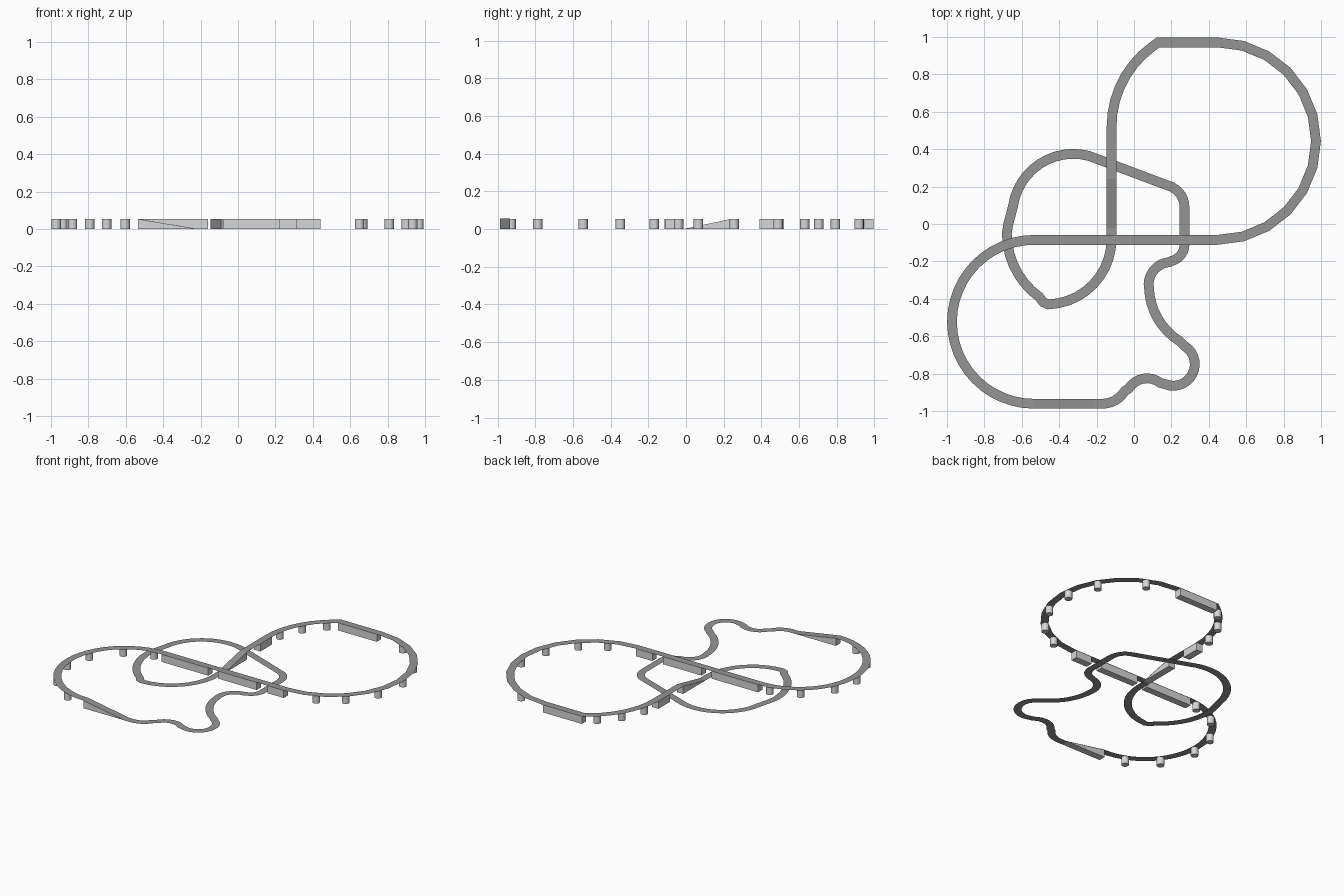
import bpy, bmesh
from math import sin, cos, radians
from mathutils import Vector

if "Cube" in bpy.data.objects:
    bpy.data.objects.remove(bpy.data.objects["Cube"])

H = 0.055      # height of the raised deck
W = 0.052      # road width
TOP = H - 0.001


def material(name, v):
    m = bpy.data.materials.new(name)
    m.diffuse_color = (v, v, v, 1)
    m.use_nodes = True
    m.node_tree.nodes["Principled BSDF"].inputs["Base Color"].default_value = m.diffuse_color
    return m


ROAD = material("road_grey", 0.30)
STONE = material("support_light_grey", 0.68)


def add_object(name, bm, mat):
    me = bpy.data.meshes.new(name)
    bm.to_mesh(me)
    bm.free()
    me.materials.append(mat)
    ob = bpy.data.objects.new(name, me)
    bpy.context.collection.objects.link(ob)
    return ob


# ---- road centre line, as arcs and straights
path = []


def arc(cx, cy, r, a0, a1, n, z=0.0):
    for i in range(n + 1):
        a = radians(a0 + (a1 - a0) * i / n)
        path.append(Vector((cx + r * cos(a), cy + r * sin(a), z)))


def pt(x, y, z=0.0):
    path.append(Vector((x, y, z)))


arc(-.535, -.523, .438, 270, 90, 24, H)     # raised left loop
arc(.445, .443, .528, -90, 90, 12, H)       # raised right loop
pt(.13, .971, H)
arc(.41, .52, .53, 126, 180, 7, H)
pt(-.12, .24, H)                            # down ramp
pt(-.12, -.02)
arc(-.47, -.08, .35, 0, -88, 10)            # ground level circuit
pt(-.485, -.418)
arc(-.26, -.05, .42, 234, 180, 7)
pt(-.672, 0)
arc(-.325, .05, .325, 172, 75, 12)
arc(.15, .09, .12, 75, 0, 7)
arc(.18, -.11, .09, 0, -78, 7)
arc(.2, -.325, .122, 95, 178, 8)
arc(.43, -.33, .35, 182, 238, 8)
arc(.21, -.75, .115, 58, -112, 14)
arc(.07, -.94, .115, 52, 148, 8)
arc(-.17, -.82, .141, -32, -90, 6)
pt(-.21, -.961)                             # up ramp closes the loop

# ---- flat road ribbon with mitred joints
bm = bmesh.new()
rows = []
n = len(path)
for i, p in enumerate(path):
    a = (p - path[i - 1]).to_2d().normalized()
    b = (path[(i + 1) % n] - p).to_2d().normalized()
    t = (a + b).normalized()
    k = W / 2 / max(t.dot(a), 0.7)
    side = Vector((-t.y, t.x, 0)) * k
    rows.append((bm.verts.new(p + side), bm.verts.new(p - side)))
for i in range(n):
    (l0, r0), (l1, r1) = rows[i], rows[(i + 1) % n]
    bm.faces.new((r0, r1, l1, l0))
add_object("road", bm, ROAD)


# ---- straight supports: walls, and wedges where the end heights differ
def wall(name, start, end, h0=TOP, h1=TOP, w=0.05):
    a, b = Vector((*start, 0)), Vector((*end, 0))
    d = (b - a).normalized()
    s = Vector((-d.y, d.x, 0)) * w / 2
    bm = bmesh.new()

    def section(p, h):
        up = Vector((0, 0, h))
        return [bm.verts.new(v) for v in (p - s, p + s, p + s + up, p - s + up)]
    q0, q1 = section(a, h0), section(b, h1)
    bm.faces.new(q0)
    bm.faces.new(q1[::-1])
    for i in range(4):
        j = (i + 1) % 4
        bm.faces.new((q0[i], q1[i], q1[j], q0[j]))
    bmesh.ops.recalc_face_normals(bm, faces=bm.faces)
    add_object(name, bm, STONE)


for i, (x0, x1) in enumerate([(-.53, -.16), (-.08, .225), (.31, .44)]):
    wall(f"bridge_wall_{i + 1}", (x0, -.085), (x1, -.085))
wall("back_wall", (.13, .971), (.44, .971))
wall("side_wall", (-.12, .39), (-.12, .52))
wall("down_ramp", (-.12, .24), (-.12, -.015), TOP, 0.0003)
wall("up_ramp", (-.535, -.961), (-.215, -.961), TOP, 0.0003)


# ---- round pillars under the curves
def pillars(name, cx, cy, r, angles):
    for i, deg in enumerate(angles):
        a = radians(deg)
        bm = bmesh.new()
        bmesh.ops.create_cone(bm, cap_ends=True, segments=16,
                              radius1=.025, radius2=.025, depth=TOP)
        bmesh.ops.translate(bm, verts=bm.verts,
                            vec=(cx + r * cos(a), cy + r * sin(a), TOP / 2))
        ob = add_object(f"{name}_{i + 1}", bm, STONE)
        for p in ob.data.polygons:
            p.use_smooth = abs(p.normal.z) < 0.5
        ob.data.set_sharp_from_angle(angle=radians(40))


pillars("left_pillar", -.535, -.523, .438, [99, 126, 156.5, 183, 217, 247.5])
pillars("right_pillar", .445, .443, .524, [-67, -46, -21, 5, 30, 65])
pillars("back_pillar", .41, .52, .53, [131, 149, 168])
